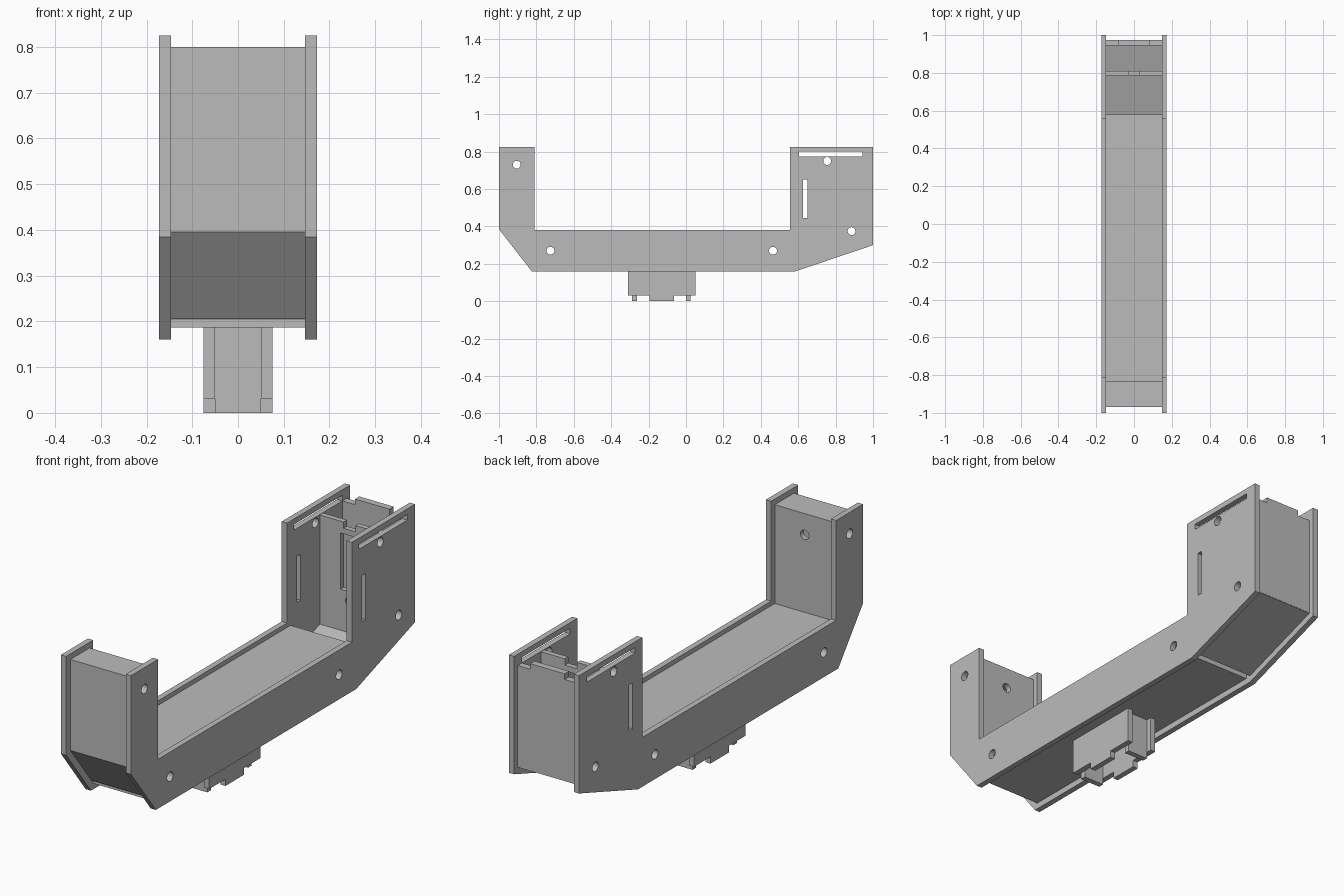
import bpy
import math

cube = bpy.data.objects.get("Cube")
if cube:
    bpy.data.objects.remove(cube, do_unlink=True)

# One plain grey for the whole part
grey = bpy.data.materials.new("plain grey")
grey.use_nodes = True
COLOR = (0.5, 0.5, 0.5, 1)
grey.diffuse_color = COLOR
grey.node_tree.nodes["Principled BSDF"].inputs["Base Color"].default_value = COLOR

SIDE = (math.pi / 2, 0, math.pi / 2)   # outline in y, z; thickness along x
FACE = (math.pi / 2, 0, 0)             # outline in x, z; thickness along y


def rect(a0, a1, b0, b1):
    return [(a0, b0), (a1, b0), (a1, b1), (a0, b1)]


def circle(a, b, r=0.021, n=24):
    return [(a + r * math.cos(2 * math.pi * i / n), b + r * math.sin(2 * math.pi * i / n))
            for i in range(n)]


def plate(name, loops, thickness, plane, location=(0, 0, 0)):
    """Flat panel: the first loop is the outline, the others are openings."""
    curve = bpy.data.curves.new(name, "CURVE")
    curve.dimensions = "2D"
    curve.fill_mode = "BOTH"
    curve.extrude = thickness / 2
    for loop in loops:
        spline = curve.splines.new("POLY")
        spline.points.add(len(loop) - 1)
        for point, (a, b) in zip(spline.points, loop):
            point.co = (a, b, 0, 1)
        spline.use_cyclic_u = True
        spline.use_smooth = False
    temp = bpy.data.objects.new(name + "_outline", curve)
    bpy.context.scene.collection.objects.link(temp)
    bpy.context.view_layer.update()
    deps = bpy.context.evaluated_depsgraph_get()
    mesh = bpy.data.meshes.new_from_object(temp.evaluated_get(deps))
    bpy.data.objects.remove(temp, do_unlink=True)
    mesh.name = name
    mesh.materials.clear()
    mesh.materials.append(grey)
    for poly in mesh.polygons:
        poly.use_smooth = False
        poly.material_index = 0
    obj = bpy.data.objects.new(name, mesh)
    obj.rotation_euler = plane
    obj.location = location
    bpy.context.scene.collection.objects.link(obj)
    return obj


INNER = 0.294    # clear width between the side plates

# Side plates with bolt holes and slots
side_outline = [(-1, 0.825), (-1, 0.385), (-0.825, 0.16), (0.585, 0.16), (1, 0.30),
                (1, 0.825), (0.555, 0.825), (0.555, 0.38), (-0.81, 0.38), (-0.81, 0.825)]
holes = [circle(a, b) for a, b in
         [(-0.905, 0.73), (-0.725, 0.27), (0.465, 0.27), (0.755, 0.75), (0.885, 0.375)]]
slots = [rect(0.605, 0.945, 0.775, 0.80), rect(0.625, 0.65, 0.445, 0.65)]
for name, s in (("left_side_plate", 1), ("right_side_plate", -1)):
    plate(name, [side_outline] + holes + slots, 0.026, SIDE, (s * 0.16, 0, 0))

# Panels spanning between the side plates
plate("deck", [rect(-0.835, 0.58, 0.335, 0.36)], INNER, SIDE)
plate("bottom_panel", [rect(-0.81, 0.562, 0.187, 0.21)], INNER, SIDE)
plate("front_panel", [rect(-0.97, -0.945, 0.395, 0.78)], INNER, SIDE)
plate("front_cap", [rect(-0.97, -0.835, 0.775, 0.80)], INNER, SIDE)
plate("front_slope_panel",
      [[(-0.97, 0.395), (-0.822, 0.205), (-0.795, 0.21), (-0.945, 0.402)]], INNER, SIDE)
plate("rear_slope_panel",
      [[(0.585, 0.19), (0.975, 0.322), (0.967, 0.348), (0.577, 0.216)]], INNER, SIDE)

# Inner face of the front tower, with a round hole
w = INNER / 2
plate("front_tower_inner_panel", [rect(-w, w, 0.34, 0.78), circle(0, 0.705)],
      0.025, FACE, (0, -0.8475, 0))

# Rear panel with a raised centre tab
plate("rear_panel",
      [[(-w, 0.325), (w, 0.325), (w, 0.775), (0.085, 0.775),
        (0.085, 0.80), (-0.085, 0.80), (-0.085, 0.775), (-w, 0.775)]],
      0.03, FACE, (0, 0.96, 0))

# Partition in the rear tower: notch, tall slot and hole
plate("rear_partition",
      [[(-w, 0.27), (w, 0.27), (w, 0.773), (0.03, 0.773),
        (0.03, 0.745), (-0.03, 0.745), (-0.03, 0.773), (-w, 0.773)],
       rect(-0.045, 0.045, 0.47, 0.72), circle(0, 0.425)],
      0.024, FACE, (0, 0.798, 0))

# Mounting bracket: two cheeks with tabs, joined by two cross plates
cheek = [(-0.31, 0.19), (-0.31, 0.03), (-0.195, 0.03), (-0.195, 0), (-0.065, 0),
         (-0.065, 0.03), (0.05, 0.03), (0.05, 0.19)]
for name, s in (("left_bracket_cheek", 1), ("right_bracket_cheek", -1)):
    plate(name, [cheek], 0.025, SIDE, (s * 0.0625, 0, 0))
for name, y in (("front_bracket_cross", -0.275), ("rear_bracket_cross", 0.0125)):
    plate(name, [rect(-0.05, 0.05, 0, 0.19)], 0.025, FACE, (0, y, 0))
